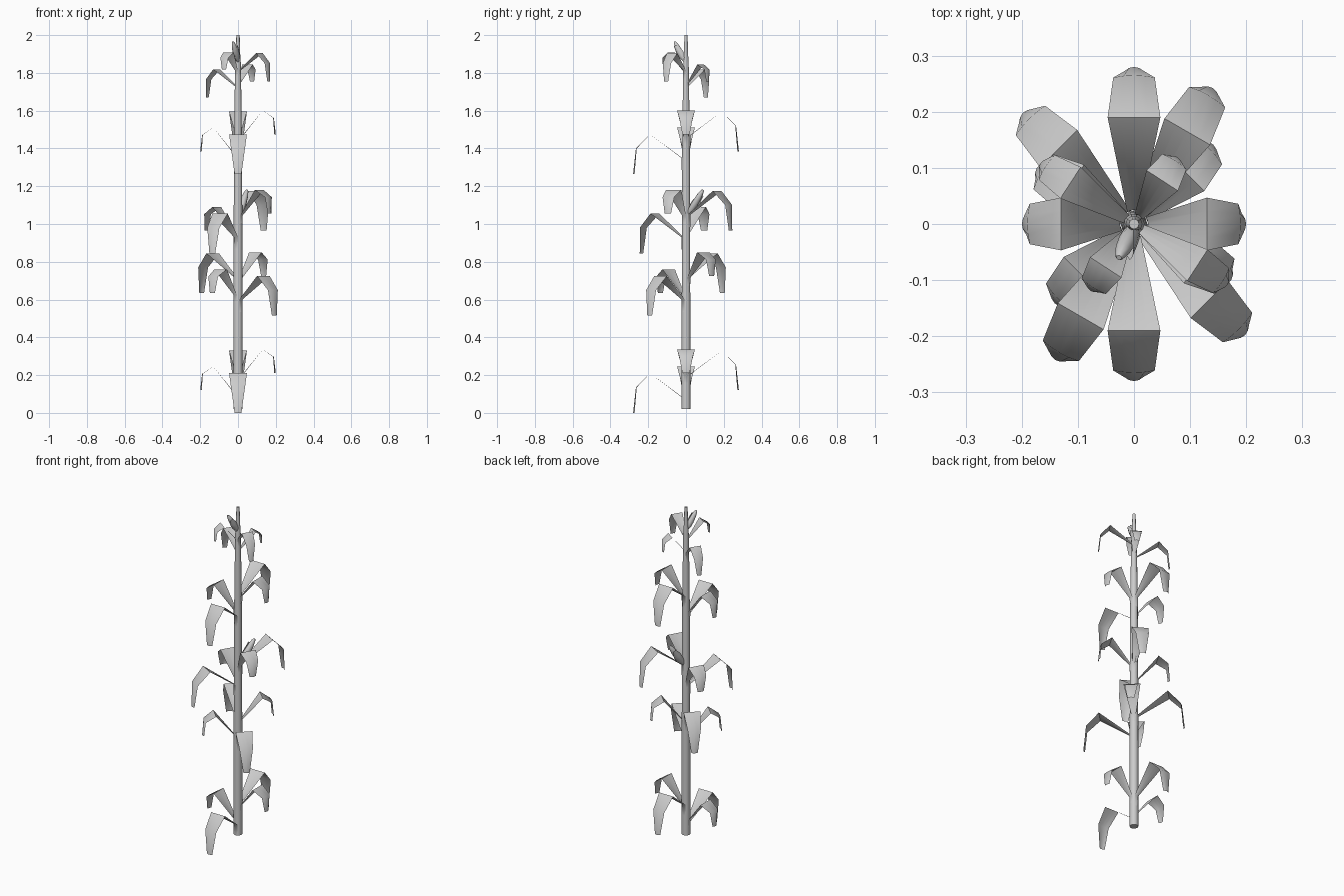
import bpy, bmesh, math
from mathutils import Vector, Matrix

if "Cube" in bpy.data.objects:
    bpy.data.objects.remove(bpy.data.objects["Cube"])


def finish(bm, name, angle=50):
    bmesh.ops.recalc_face_normals(bm, faces=bm.faces)
    me = bpy.data.meshes.new(name)
    bm.to_mesh(me)
    bm.free()
    ob = bpy.data.objects.new(name, me)
    bpy.context.collection.objects.link(ob)
    bpy.ops.object.select_all(action='DESELECT')
    ob.select_set(True)
    bpy.context.view_layer.objects.active = ob
    bpy.ops.object.shade_smooth_by_angle(angle=math.radians(angle))
    return ob


def lathe(bm, profile, sides, mat=Matrix()):
    # closed revolved tube through (radius, height) points
    rings = []
    for r, z in profile:
        rings.append([bm.verts.new(mat @ Vector((r * math.cos(2 * math.pi * i / sides),
                                                 r * math.sin(2 * math.pi * i / sides), z)))
                      for i in range(sides)])
    for a, b in zip(rings, rings[1:]):
        for i in range(sides):
            j = (i + 1) % sides
            bm.faces.new((a[i], a[j], b[j], b[i]))
    bm.faces.new(rings[0][::-1])
    bm.faces.new(rings[-1])


# Stalk
bm = bmesh.new()
lathe(bm, [(0.024, 0.02), (0.024, 0.5), (0.023, 0.9), (0.022, 1.3), (0.019, 1.6),
           (0.015, 1.85), (0.011, 1.91), (0.009, 2.0)], 10)
finish(bm, "stalk")

# Leaf paths: (distance from stalk, height, half width, sideways arch)
SHORT = [(0.025, -0.175, 0.009, 0.003), (0.025, -0.135, 0.012, 0.004), (0.13, 0, 0.047, 0),
         (0.19, -0.038, 0.036, 0.004), (0.2, -0.125, 0.019, 0.008)]
LONG = [(0.025, -0.19, 0.009, 0.003), (0.025, -0.125, 0.012, 0.004), (0.19, 0, 0.047, 0),
        (0.265, -0.075, 0.037, 0.004), (0.28, -0.21, 0.018, 0.008)]
# Each whorl: (path, angle, peak height)
WHORL = [(SHORT, 0, 0.335), (LONG, 90, 0.33), (SHORT, 180, 0.245), (LONG, 270, 0.21)]


def add_leaf(bm, path, mat):
    rows = []
    for r, z, w, arch in path:
        rows.append([bm.verts.new(mat @ Vector((r - arch * abs(t) ** 2, w * t, z)))
                     for t in (-1, -0.5, 0, 0.5, 1)])
    for a, b in zip(rows, rows[1:]):
        for i in range(4):
            bm.faces.new((a[i], a[i + 1], b[i + 1], b[i]))


# Leaf whorls: base height, turn, scale
whorls = [(0.0, 0, 1), (0.515, 45, 1), (0.845, -30, 1), (1.265, 0, 1), (1.67, -123, 0.71)]
for n, (z0, turn, s) in enumerate(whorls):
    bm = bmesh.new()
    for path, ang, peak in WHORL:
        mat = (Matrix.Translation((0, 0, z0)) @ Matrix.Rotation(math.radians(turn + ang), 4, 'Z')
               @ Matrix.Scale(s, 4) @ Matrix.Translation((0, 0, peak)))
        add_leaf(bm, path, mat)
    finish(bm, f"leaf_whorl_{n + 1}", 60)


# Ears of corn leaning out of the stalk, each with a cupped husk
def ear(name, base, tip, rad):
    axis = Vector(tip) - Vector(base)
    mat = Matrix.Translation(base) @ axis.to_track_quat('Z', 'Y').to_matrix().to_4x4()
    L = axis.length
    bm = bmesh.new()
    lathe(bm, [(rad * 0.4, 0), (rad * 0.9, L * 0.2), (rad, L * 0.45), (rad * 0.85, L * 0.75),
               (rad * 0.55, L * 0.93), (rad * 0.3, L)], 8, mat)
    finish(bm, name)
    bm = bmesh.new()
    rows = []
    for r, z, spread in ((0.5, 0, 95), (1.15, 0.25, 95), (1.25, 0.5, 75), (1.3, 0.8, 25)):
        rows.append([bm.verts.new(mat @ Vector((rad * r * math.cos(math.radians(spread * t)),
                                                rad * r * math.sin(math.radians(spread * t)), L * z)))
                     for t in (-1, -0.5, 0, 0.5, 1)])
    for a, b in zip(rows, rows[1:]):
        for i in range(4):
            bm.faces.new((a[i], a[i + 1], b[i + 1], b[i]))
    finish(bm, name + "_husk")


ear("middle_ear", (0.008, 0.012, 1.05), (0.048, 0.09, 1.18), 0.019)
ear("top_ear", (0, -0.005, 1.86), (-0.027, -0.06, 1.965), 0.016)
